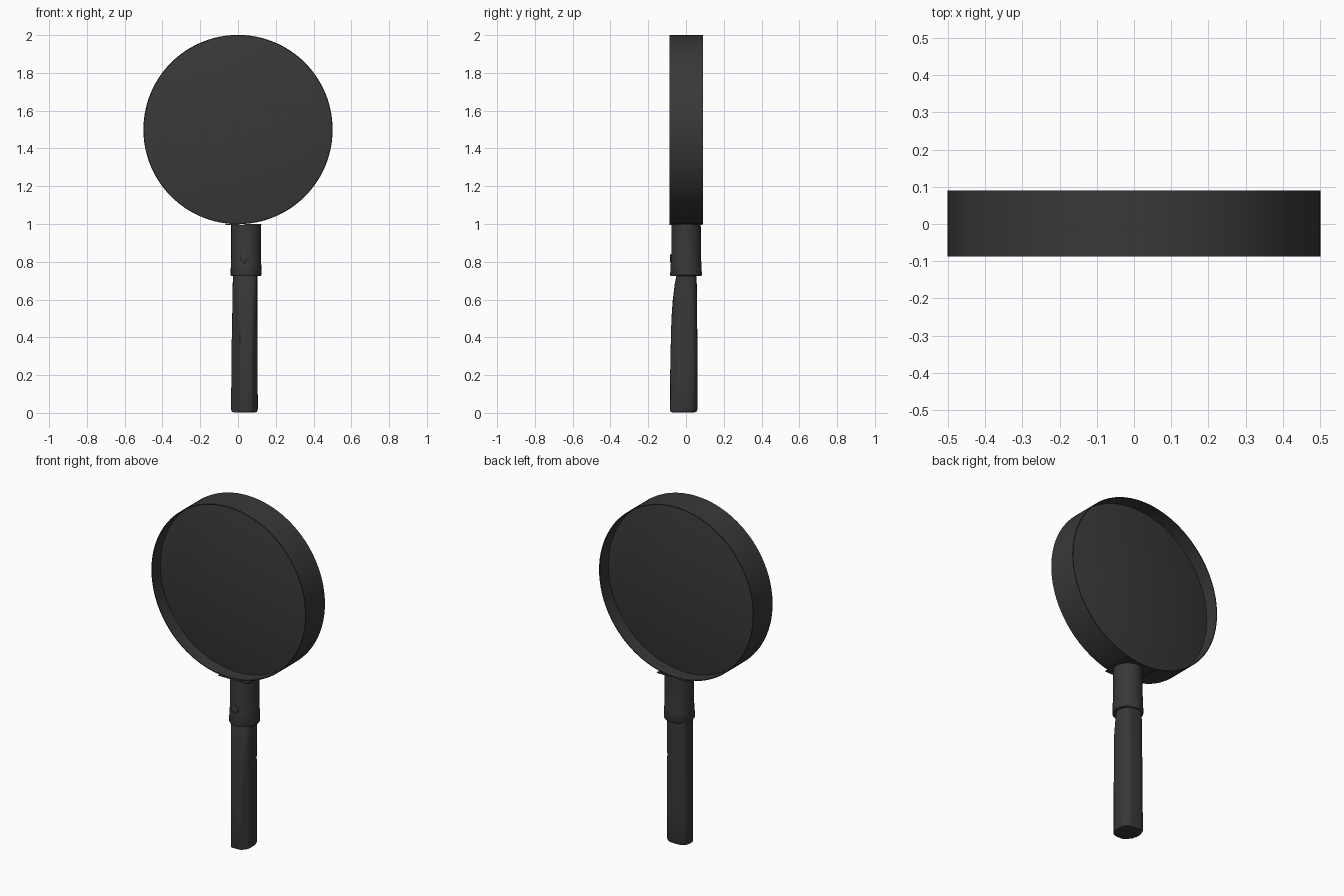
import bpy, bmesh, math

if "Cube" in bpy.data.objects:
    bpy.data.objects.remove(bpy.data.objects["Cube"])

mat = bpy.data.materials.new("dark_grey")
mat.diffuse_color = (0.04, 0.04, 0.04, 1)
mat.use_nodes = True
mat.node_tree.nodes["Principled BSDF"].inputs["Base Color"].default_value = mat.diffuse_color


def finish(name, bm, angle=35):
    bmesh.ops.recalc_face_normals(bm, faces=bm.faces)
    me = bpy.data.meshes.new(name)
    bm.to_mesh(me)
    bm.free()
    ob = bpy.data.objects.new(name, me)
    bpy.context.collection.objects.link(ob)
    me.materials.append(mat)
    bpy.ops.object.select_all(action='DESELECT')
    ob.select_set(True)
    bpy.context.view_layer.objects.active = ob
    bpy.ops.object.shade_smooth_by_angle(angle=math.radians(angle))
    return ob


def bridge(bm, a, b):
    n = len(a)
    for i in range(n):
        bm.faces.new((a[i], a[(i + 1) % n], b[(i + 1) % n], b[i]))


def lathe_y(name, profile, centre, n=96, closed=False):
    """Spin (radius, y) points about an axis parallel to y."""
    cx, cz = centre
    bm = bmesh.new()
    rings = [[bm.verts.new((cx + r * math.cos(2 * math.pi * i / n), y,
                            cz + r * math.sin(2 * math.pi * i / n)))
              for i in range(n)] for r, y in profile]
    for a, b in zip(rings, rings[1:]):
        bridge(bm, a, b)
    if closed:
        bridge(bm, rings[-1], rings[0])
    else:
        bm.faces.new(rings[0])
        bm.faces.new(rings[-1])
    return finish(name, bm)


def loft_z(name, sections, power=2.0, n=48, closed=False, cuts=()):
    """Skin rounded sections (z, xmin, xmax, ymin, ymax), optionally cut by planes."""
    bm = bmesh.new()
    rings = []
    for z, x0, x1, y0, y1 in sections:
        ring = []
        for i in range(n):
            t = 2 * math.pi * i / n
            c, s = math.cos(t), math.sin(t)
            x = (x0 + x1) / 2 + math.copysign(abs(c) ** (2 / power), c) * (x1 - x0) / 2
            y = (y0 + y1) / 2 + math.copysign(abs(s) ** (2 / power), s) * (y1 - y0) / 2
            for a, b, d in cuts:
                over = max(0, a * x + b * y - d)
                x, y = x - a * over, y - b * over
            ring.append(bm.verts.new((x, y, z)))
        rings.append(ring)
    for a, b in zip(rings, rings[1:]):
        bridge(bm, a, b)
    if closed:
        bridge(bm, rings[-1], rings[0])
    else:
        bm.faces.new(rings[0])
        bm.faces.new(rings[-1])
    return finish(name, bm)


def box(name, lo, hi):
    bm = bmesh.new()
    bmesh.ops.create_cube(bm, size=1)
    for v in bm.verts:
        v.co = [(l + h) / 2 + c * (h - l) for l, h, c in zip(lo, hi, v.co)]
    return finish(name, bm)


# Thin round rim
lathe_y("rim", [(0.4965, -0.087), (0.501, -0.087), (0.501, 0.09), (0.4965, 0.09)],
        (0, 1.5), closed=True)

# Biconvex lens set halfway through the rim
EDGE, SAG, R, N = 0.010, 0.045, 0.498, 16
front = [(R * max(i / N, 0.001), -EDGE - SAG * (1 - (i / N) ** 2)) for i in range(N + 1)]
back = [(r, -y) for r, y in reversed(front)]
lathe_y("lens", front + back, (0, 1.5))

# Collar: hollow tube with a slightly wider lower band
loft_z("collar", [
    (0.725, -0.030, 0.113, -0.075, 0.075),
    (0.725, -0.036, 0.120, -0.082, 0.081),
    (0.730, -0.039, 0.124, -0.084, 0.084),
    (0.790, -0.038, 0.123, -0.081, 0.082),
    (0.810, -0.036, 0.122, -0.078, 0.080),
    (0.996, -0.036, 0.122, -0.077, 0.078),
    (0.996, -0.028, 0.114, -0.069, 0.070),
    (0.790, -0.028, 0.114, -0.069, 0.070),
], closed=True)

# Seat plates under the rim, split by a narrow slot
box("seat_plate_left", (-0.065, -0.087, 0.994), (0.008, 0.088, 1.001))
box("seat_plate_right", (0.034, -0.087, 0.994), (0.125, 0.088, 1.001))

# Screw on the front of the collar
lathe_y("screw", [(0.023, -0.06), (0.023, -0.081), (0.018, -0.084),
                  (0.008, -0.085)], (0.035, 0.817), n=24)

# Handle: rounded grip, swelling forward lower down, with chamfered front corners
loft_z("handle", [
    (0.003, -0.023, 0.092, -0.072, 0.044),
    (0.006, -0.032, 0.100, -0.081, 0.055),
    (0.018, -0.037, 0.105, -0.085, 0.060),
    (0.20, -0.035, 0.104, -0.084, 0.060),
    (0.40, -0.033, 0.103, -0.080, 0.060),
    (0.50, -0.031, 0.102, -0.077, 0.059),
    (0.60, -0.029, 0.102, -0.070, 0.058),
    (0.68, -0.028, 0.102, -0.060, 0.057),
    (0.73, -0.027, 0.102, -0.050, 0.056),
    (0.80, -0.027, 0.102, -0.050, 0.056),
], power=3.2, n=64, cuts=((-0.808, -0.589, 0.038), (0.808, -0.589, 0.107)))
